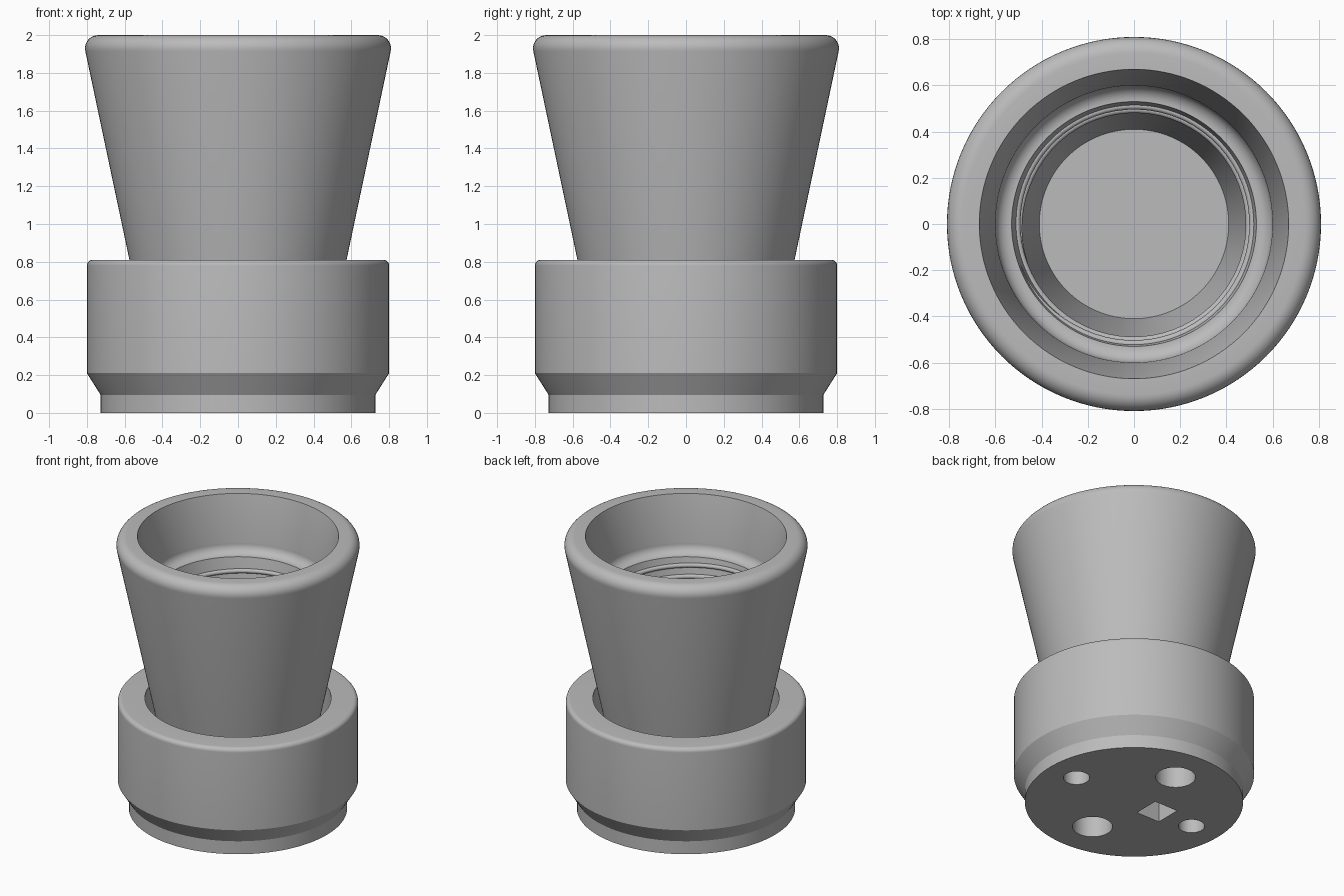
import bpy, bmesh, math
from mathutils import Matrix

cube = bpy.data.objects.get("Cube")
if cube:
    bpy.data.objects.remove(cube)

grey = bpy.data.materials.new("plain_grey")
grey.use_nodes = True
grey.diffuse_color = (0.5, 0.5, 0.5, 1)
grey.node_tree.nodes["Principled BSDF"].inputs["Base Color"].default_value = (0.5, 0.5, 0.5, 1)


def finish(obj, angle=30):
    bpy.ops.object.select_all(action='DESELECT')
    obj.select_set(True)
    bpy.context.view_layer.objects.active = obj
    bpy.ops.object.shade_smooth_by_angle(angle=math.radians(angle))


def make_object(name, bm):
    mesh = bpy.data.meshes.new(name)
    bmesh.ops.recalc_face_normals(bm, faces=bm.faces)
    bm.to_mesh(mesh)
    bm.free()
    mesh.materials.append(grey)
    obj = bpy.data.objects.new(name, mesh)
    bpy.context.collection.objects.link(obj)
    return obj


def arc(cx, cz, r, start, end, steps=8):
    """Rounded corner as a run of (radius, height) points."""
    angles = [math.radians(start + (end - start) * i / steps) for i in range(steps + 1)]
    return [(cx + r * math.cos(a), cz + r * math.sin(a)) for a in angles]


def lathe(name, profile, sides=128):
    """Spin an axis-to-axis profile into a closed solid."""
    bm = bmesh.new()
    verts = [bm.verts.new((r, 0, z)) for r, z in profile]
    edges = [bm.edges.new(pair) for pair in zip(verts, verts[1:])]
    bmesh.ops.spin(bm, geom=verts + edges, cent=(0, 0, 0), axis=(0, 0, 1),
                   angle=math.tau, steps=sides, use_duplicate=False)
    bmesh.ops.remove_doubles(bm, verts=bm.verts, dist=0.0005)
    return make_object(name, bm)


# Base: stepped foot, chamfer, drum and open socket
base = lathe("base_cup", [(0, 0), (0.727, 0), (0.727, 0.095), (0.8, 0.21)]
             + arc(0.77, 0.78, 0.03, 0, 90)
             + [(0.62, 0.81), (0.62, 0.3), (0, 0.3)])

# Underside recesses: two large round, two small round, one square
bm = bmesh.new()
for x, y, r in [(0, 0.43, 0.133), (0, -0.43, 0.133), (0.5, 0, 0.087), (-0.5, 0, 0.087)]:
    bmesh.ops.create_cone(bm, cap_ends=True, segments=48, radius1=r, radius2=r,
                          depth=0.4, matrix=Matrix.Translation((x, y, 0)))
bmesh.ops.create_cube(bm, size=1, matrix=Matrix.Translation((-0.2, 0, 0))
                      @ Matrix.Diagonal((0.19, 0.19, 0.4, 1)))
cutter = make_object("recess_cutter", bm)
cutter.hide_render = True
cutter.hide_viewport = True
cut = base.modifiers.new("recesses", 'BOOLEAN')
cut.operation = 'DIFFERENCE'
cut.solver = 'EXACT'
cut.object = cutter
bpy.context.view_layer.objects.active = base
bpy.ops.object.modifier_apply(modifier=cut.name)
bpy.data.objects.remove(cutter)
finish(base)

# Funnel: flared outside, rounded rim, inner ledge and tapered well
funnel = lathe("flared_funnel", [(0, 0.3), (0.467, 0.3)]
               + arc(0.74, 1.93, 0.07, -12, 90)
               + [(0.67, 2.0), (0.6, 1.67)]
               + arc(0.535, 1.665, 0.065, 0, -90)
               + [(0.53, 1.6), (0.49, 1.41), (0.41, 0.85), (0, 0.85)])
finish(funnel)

# Inner thread: a shallow spiral ridge just below the ledge
curve = bpy.data.curves.new("inner_thread", 'CURVE')
curve.dimensions = '3D'
curve.bevel_depth = 0.016
curve.bevel_resolution = 3
turns, steps = 2, 64
path = curve.splines.new('POLY')
path.points.add(turns * steps)
for i, point in enumerate(path.points):
    a = math.radians(200) + math.tau * i / steps
    z = 1.565 - 0.075 * i / steps
    r = 0.53 - 0.21 * (1.6 - z)
    point.co = (r * math.cos(a), r * math.sin(a), z, 1)
    point.radius = min(1, i / 8 + 0.05, (turns * steps - i) / 8 + 0.05)
path.use_smooth = True
curve.materials.append(grey)
thread = bpy.data.objects.new("inner_thread", curve)
bpy.context.collection.objects.link(thread)
